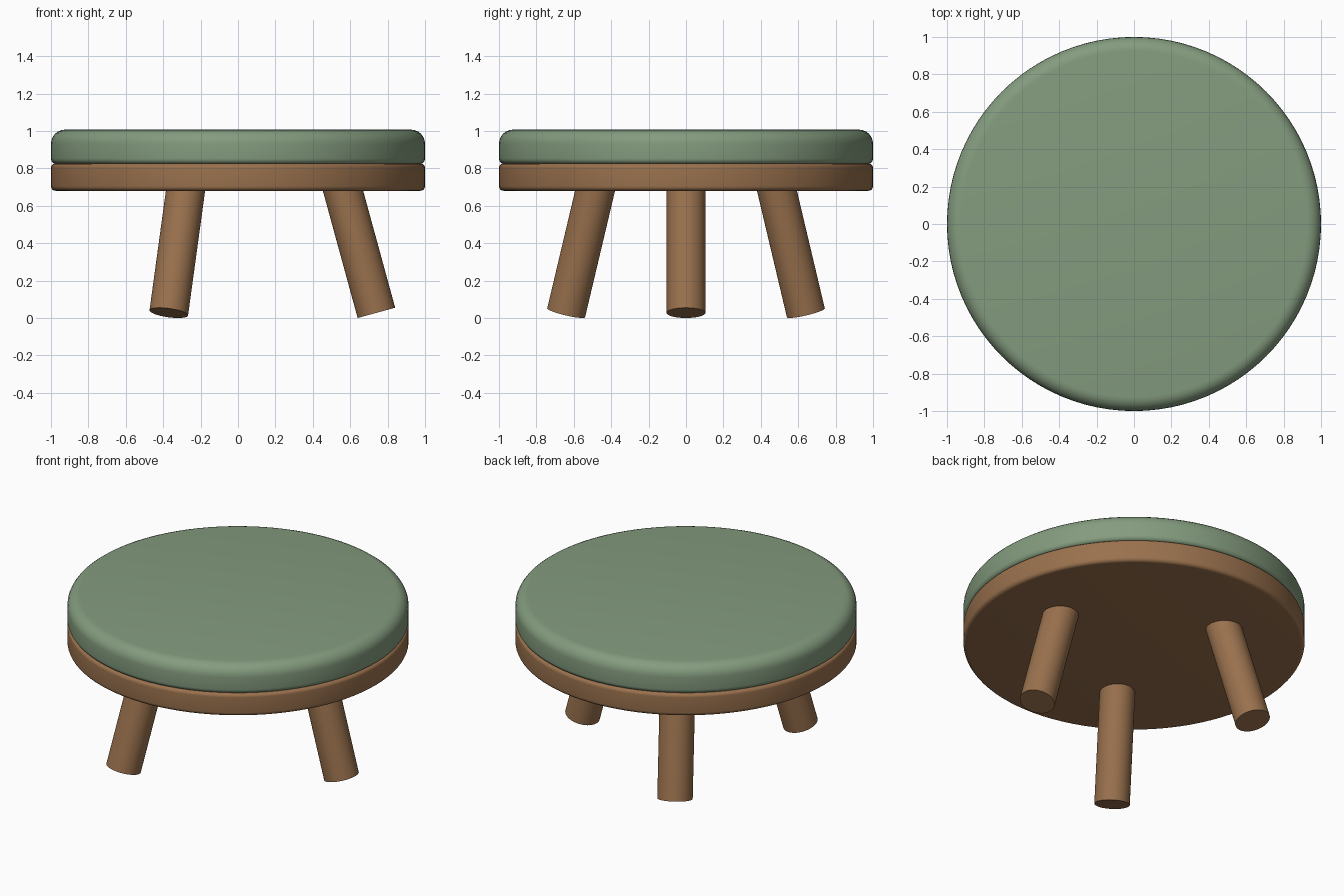
import bpy, bmesh, math
from mathutils import Matrix, Vector

cube = bpy.data.objects.get("Cube")
if cube:
    bpy.data.objects.remove(cube, do_unlink=True)


def material(name, colour):
    mat = bpy.data.materials.new(name)
    mat.use_nodes = True
    mat.diffuse_color = (*colour, 1)
    bsdf = next(n for n in mat.node_tree.nodes if n.type == 'BSDF_PRINCIPLED')
    bsdf.inputs["Base Color"].default_value = (*colour, 1)
    return mat


def finish(name, bm, mat):
    bmesh.ops.recalc_face_normals(bm, faces=bm.faces)
    mesh = bpy.data.meshes.new(name)
    bm.to_mesh(mesh)
    bm.free()
    mesh.materials.append(mat)
    obj = bpy.data.objects.new(name, mesh)
    bpy.context.collection.objects.link(obj)
    bpy.ops.object.select_all(action='DESELECT')
    bpy.context.view_layer.objects.active = obj
    obj.select_set(True)
    bpy.ops.object.shade_smooth_by_angle(angle=math.radians(35))
    return obj


def rounded_disc(name, radius, bottom, top, round_bottom, round_top, mat, steps=6):
    """Lathe a disc whose lower and upper rims are rounded."""
    profile = [(0, bottom)]
    for i in range(steps + 1):
        a = math.pi / 2 * i / steps
        profile.append((radius - round_bottom * (1 - math.sin(a)),
                        bottom + round_bottom * (1 - math.cos(a))))
    for i in range(steps + 1):
        a = math.pi / 2 * i / steps
        profile.append((radius - round_top * (1 - math.cos(a)),
                        top - round_top * (1 - math.sin(a))))
    profile.append((0, top))
    bm = bmesh.new()
    verts = [bm.verts.new((r, 0, z)) for r, z in profile]
    edges = [bm.edges.new(pair) for pair in zip(verts, verts[1:])]
    bmesh.ops.spin(bm, geom=verts + edges, cent=(0, 0, 0), axis=(0, 0, 1),
                   angle=math.tau, steps=96)
    bmesh.ops.remove_doubles(bm, verts=bm.verts, dist=0.0001)
    return finish(name, bm, mat)


def leg(name, heading, mat, radius=0.104, splay=math.radians(15.3), length=0.74):
    """A straight peg leaning outward, cut square to its own axis."""
    bm = bmesh.new()
    bmesh.ops.create_cone(bm, cap_ends=True, segments=48, radius1=radius,
                          radius2=radius, depth=length,
                          matrix=Matrix.Translation((0, 0, length / 2)))
    foot = Vector((0.74, 0, radius * math.sin(splay)))
    bm.transform(Matrix.Rotation(heading, 4, 'Z') @ Matrix.Translation(foot)
                 @ Matrix.Rotation(-splay, 4, 'Y'))
    return finish(name, bm, mat)


wood = material("warm wood", (0.32, 0.165, 0.075))
fabric = material("sage fabric", (0.23, 0.33, 0.21))

# Seat: wooden base with a padded cushion
rounded_disc("seat_base", 1.0, 0.68, 0.825, 0.025, 0.022, wood)
rounded_disc("cushion", 1.0, 0.823, 1.007, 0.03, 0.075, fabric)

# Three splayed legs, one pointing to the left side
for i, name in enumerate(("left_leg", "back_right_leg", "front_right_leg")):
    leg(name, math.tau * i / 3, wood)
